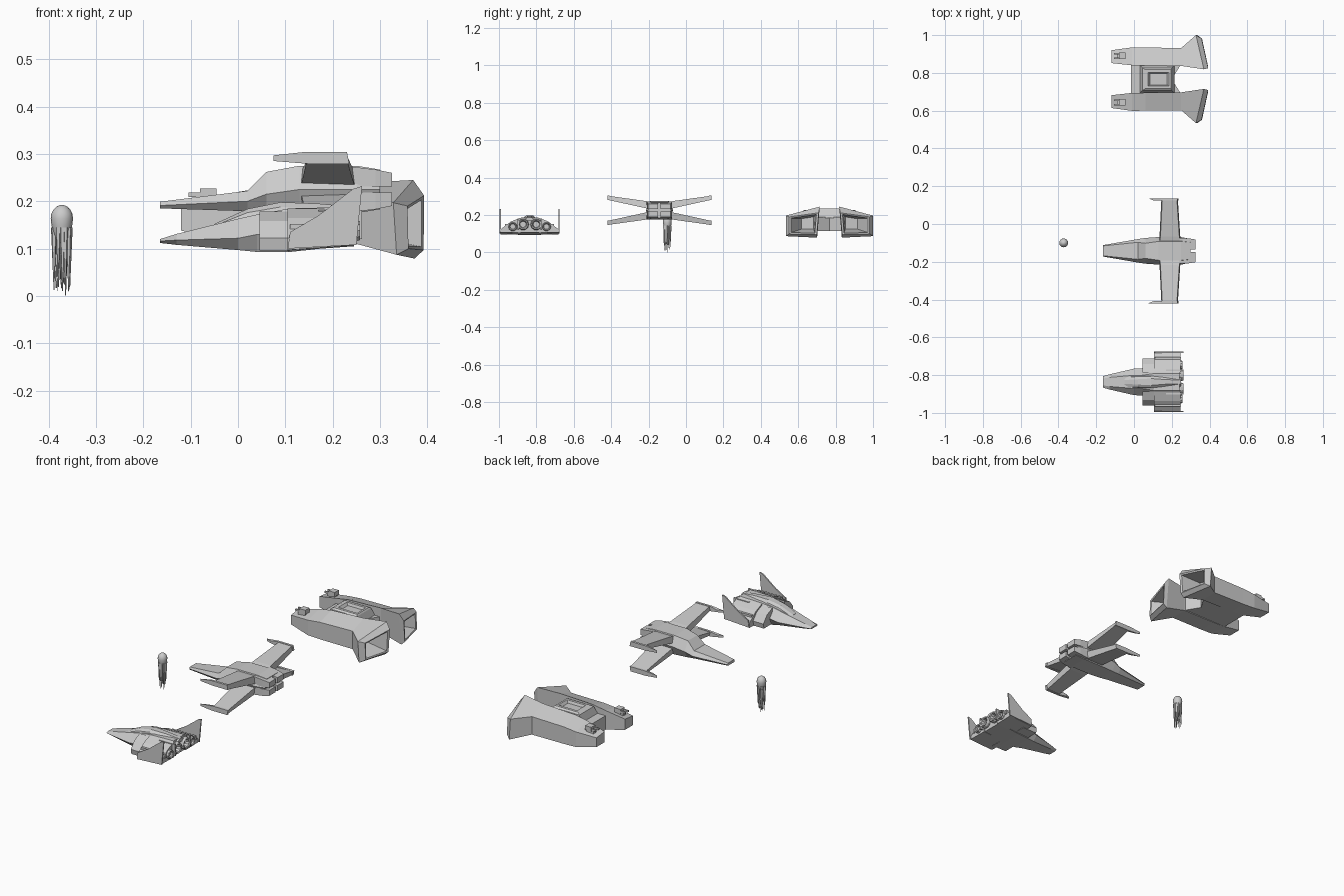
import bpy, bmesh, math, random
from mathutils import Vector, Matrix

random.seed(4)


def make(name, bm):
    bmesh.ops.recalc_face_normals(bm, faces=bm.faces)
    me = bpy.data.meshes.new(name)
    bm.to_mesh(me)
    bm.free()
    ob = bpy.data.objects.new(name, me)
    bpy.context.collection.objects.link(ob)
    return ob


def loft(name, sections):
    """Skin a list of equal-length point loops and cap both ends."""
    bm = bmesh.new()
    rings = [[bm.verts.new(p) for p in s] for s in sections]
    n = len(rings[0])
    for a, b in zip(rings, rings[1:]):
        for i in range(n):
            bm.faces.new((a[i], a[(i + 1) % n], b[(i + 1) % n], b[i]))
    bm.faces.new(rings[0])
    bm.faces.new(rings[-1])
    return make(name, bm)


def hexa(x, cy, wb, wm, wt, zb, zm, zt):
    """Symmetric six-sided hull section: half widths and heights, bottom to top."""
    return [(x, cy - wb, zb), (x, cy + wb, zb), (x, cy + wm, zm),
            (x, cy + wt, zt), (x, cy - wt, zt), (x, cy - wm, zm)]


def box(name, x0, x1, y0, y1, z0, z1):
    return loft(name, [[(x, y0, z0), (x, y1, z0), (x, y1, z1), (x, y0, z1)] for x in (x0, x1)])


def nozzle(name, x0, x1, y, z, r, sides=10):
    """Hollow engine bell along x."""
    prof = [(x0, r * .85), (x1 - .012, r), (x1, r * .88), (x1 - .003, r * .68), (x1 - .025, r * .5)]
    return loft(name, [[(x, y + q * math.cos(i * math.tau / sides), z + q * math.sin(i * math.tau / sides))
                        for i in range(sides)] for x, q in prof])


# ---- Small fighter ----
C = -.836
loft("fighter_hull", [hexa(*s) for s in (
    (-.165, C, .022, .03, .018, .112, .116, .12),
    (-.13, C, .028, .04, .024, .108, .118, .131),
    (0, C, .045, .07, .035, .097, .122, .163),
    (.04, C, .055, .072, .035, .093, .13, .172),
    (.11, C, .06, .085, .045, .093, .135, .185),
    (.24, C, .06, .085, .045, .107, .14, .188))])
loft("fighter_canopy", [hexa(*s) for s in (
    (-.05, C, .028, .025, .01, .14, .148, .152),
    (.02, C, .034, .028, .014, .16, .176, .184),
    (.09, C, .036, .03, .018, .17, .188, .198),
    (.17, C, .034, .024, .012, .17, .185, .195),
    (.25, C, .03, .02, .01, .17, .18, .188))])
for s in (-1, 1):
    # intake pod, drooping wing, upright fin
    loft("fighter_intake", [[(x, C + s * d, z) for d, z in
                             ((.05, .096), (.12, .096), (.125, .122), (.095, .158), (.05, .178))]
                            for x in (.045, .13)])
    loft("fighter_wing", [[(x, C + s * d, z) for d, z in
                           ((.05, .095 + k), (.155, .097 + k), (.157, .122), (.1, .165), (.05, .185))]
                          for x, k in ((.105, 0), (.245, .01))])
    fin = ((.105, .1), (.25, .108), (.262, .232), (.243, .226), (.17, .17), (.11, .135))
    loft("fighter_fin", [[(x, C + s * d, z) for x, z in fin] for d in (.153, .16)])
    for d, z, r, x in ((.035, .15, .031, .262), (.09, .138, .024, .258)):
        nozzle("fighter_engine", .21, x, C + s * d, z, r)
    box("fighter_engine_strake", .17, .262, C + s * .062 - .004, C + s * .062 + .004, .12, .182)
    box("fighter_wing_rail", .11, .25, C + s * .125 - .006, C + s * .125 + .006, .13, .152)

# ---- Four-winged fighter ----
C, Z = -.142, .225
loft("crosswing_hull", [hexa(*s) for s in (
    (-.165, C, .026, .03, .026, .185, .191, .199),
    (.02, C, .04, .062, .045, .179, .2, .222),
    (.06, C, .045, .068, .04, .177, .215, .262),
    (.13, C, .05, .073, .05, .175, .225, .275),
    (.25, C, .05, .073, .05, .175, .225, .275),
    (.3, C, .045, .062, .045, .183, .225, .267))])
for s in (-1, 1):
    for t in (-1, 1):
        # tapered wing, tip cannon and engine block in each quadrant
        def wing_sec(d, x0, x1, lo, hi):
            return [(x0, C + s * d, Z + t * (lo + .004)), (x1, C + s * d, Z + t * lo),
                    (x1 - .005, C + s * d, Z + t * hi), (x0 + .005, C + s * d, Z + t * hi)]
        loft("crosswing_wing", [wing_sec(.04, .13, .25, .003, .042), wing_sec(.075, .135, .245, .012, .05),
                                wing_sec(.276, .145, .232, .056, .078)])
        gun = ((.075, .06), (.15, .054), (.235, .054), (.23, .079), (.14, .079), (.075, .072))
        loft("crosswing_wingtip", [[(x + (.0 if d > .27 else .03 if x < .1 else 0), C + s * d, Z + t * z)
                                    for x, z in gun] for d in (.266, .278)])
        loft("crosswing_engine", [[(x, C + s * a, Z + t * b) for a, b in
                                   ((.007, .006), (w, .006), (w, h), (.007, h))]
                                  for x, w, h in ((.24, .068, .048), (.29, .066, .042), (.325, .06, .035))])

# ---- Twin-hull gunship ----
C = .767
for s in (-1, 1):
    def quad(x, di, do, zb, zi, zo):
        return [(x, C + s * di, zi), (x, C + s * do, zo), (x, C + s * do, zb), (x, C + s * di, zb)]

    def rim(*pts):
        return [(x, C + s * d, z) for x, d, z in pts]
    # hull runs back into a hollow flared exhaust
    loft("gunship_hull_and_exhaust", [
        quad(-.12, .085, .153, .138, .195, .187),
        quad(-.01, .073, .168, .115, .218, .195),
        quad(.06, .072, .167, .112, .23, .202),
        quad(.25, .07, .165, .11, .238, .205),
        rim((.37, .052, .245), (.328, .233, .197), (.335, .233, .087), (.373, .066, .079)),
        rim((.393, .058, .212), (.358, .215, .19), (.36, .215, .1), (.392, .068, .097)),
        rim((.388, .07, .203), (.356, .206, .183), (.358, .206, .106), (.388, .078, .104)),
        rim((.28, .085, .19), (.27, .15, .18), (.27, .15, .125), (.28, .085, .125))])
    # nose turret with twin barrels
    y = C + s * .123
    box("turret_base", -.09, -.05, y - .012, y + .012, .185, .207)
    box("turret_body", -.08, -.045, y - .017, y + .017, .204, .227)
    for e in (-1, 1):
        box("turret_barrel", -.105, -.07, y + e * .012 - .004, y + e * .012 + .004, .209, .218)

plan = ((-.015, -.08), (.25, -.08), (.2, 0), (.25, .08), (-.015, .08))
loft("gunship_bridge_deck", [[(x, C + d, z) for x, d in plan] for z in (.115, .19)])
cabin = ((.03, .215, .075, .185), (.045, .2, .06, .228), (.06, .195, .05, .235),
         (.075, .185, .036, .235), (.085, .175, .03, .222))
loft("gunship_cabin", [[(a, C - w, z), (b, C - w, z), (b, C + w, z), (a, C + w, z)] for a, b, w, z in cabin])

# ---- Tentacled floater ----
cx, cy = -.372, -.1
bm = bmesh.new()
prof = ((.192, .004), (.189, .011), (.182, .018), (.173, .0225), (.163, .0235), (.15, .022), (.135, .019), (.12, .014))
rings = [[(cx + r * math.cos(i * math.tau / 16), cy + r * math.sin(i * math.tau / 16), z) for i in range(16)]
         for z, r in prof]
bm.free()
bell = loft("floater_bell", rings)
bell.data.shade_smooth()
bm = bmesh.new()
for i in range(18):
    a = i * 2.4
    r = .017 if i % 3 else .008
    top = Vector((cx + r * math.cos(a), cy + r * math.sin(a), .145))
    tip = .006 + random.random() * .045 if i else 0
    h = .145 - tip
    bmesh.ops.create_cone(bm, cap_ends=True, segments=5, radius1=.0008, radius2=.0065, depth=h,
                          matrix=Matrix.Translation((top.x, top.y, tip + h / 2)))
make("floater_tentacles", bm)
